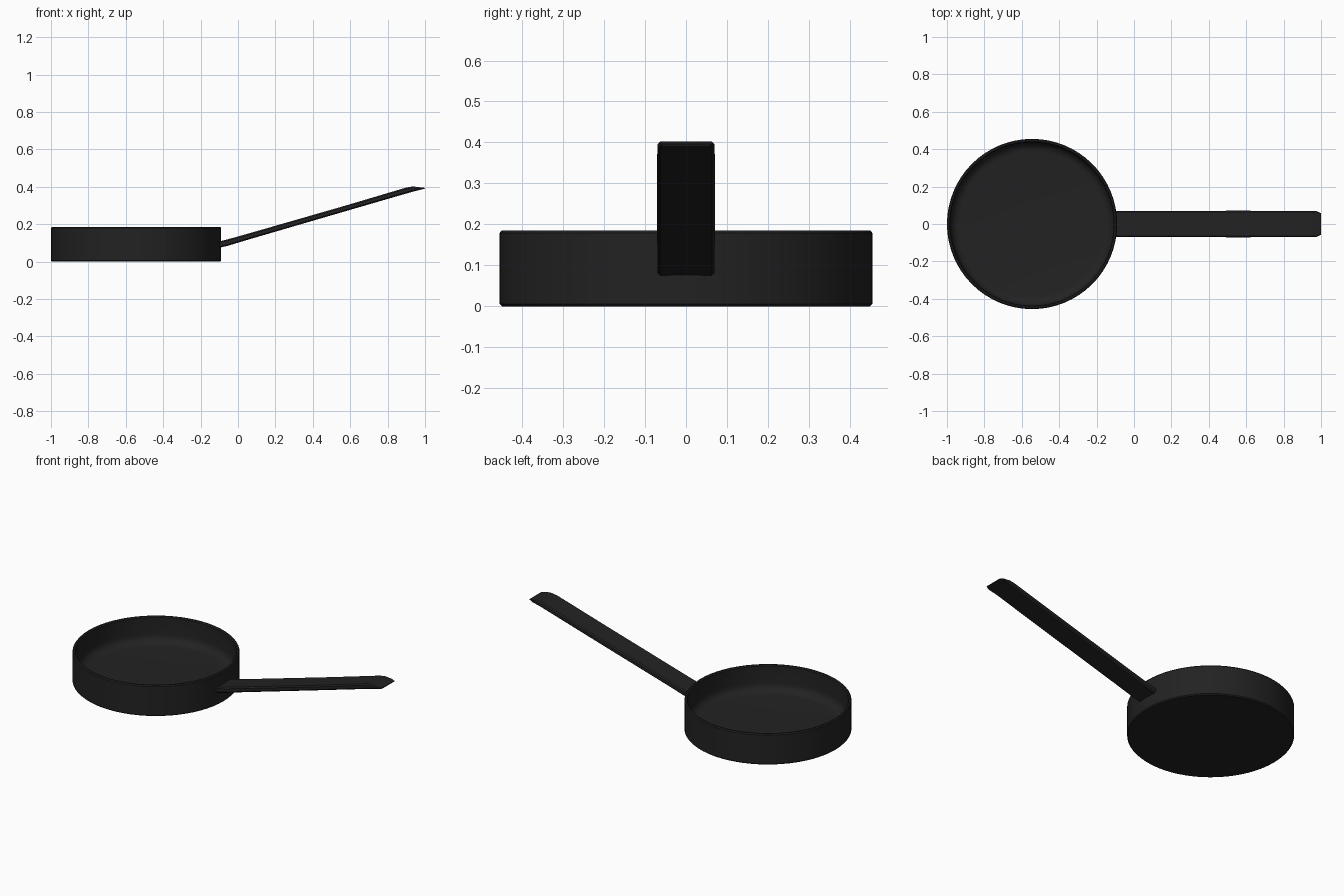
import bpy, bmesh, math

if "Cube" in bpy.data.objects:
    bpy.data.objects.remove(bpy.data.objects["Cube"])

mat = bpy.data.materials.new("dark_iron")
mat.diffuse_color = (0.016, 0.016, 0.016, 1)
mat.use_nodes = True
mat.node_tree.nodes["Principled BSDF"].inputs["Base Color"].default_value = mat.diffuse_color


def make_object(name, bm):
    bmesh.ops.recalc_face_normals(bm, faces=bm.faces)
    mesh = bpy.data.meshes.new(name)
    bm.to_mesh(mesh)
    bm.free()
    obj = bpy.data.objects.new(name, mesh)
    bpy.context.collection.objects.link(obj)
    mesh.materials.append(mat)
    bpy.context.view_layer.objects.active = obj
    obj.select_set(True)
    bpy.ops.object.shade_smooth_by_angle(angle=math.radians(35))
    obj.select_set(False)
    return obj


# Pan body: lathed wall profile with rounded rim and inner fillet
R, H, FLOOR, WALL, FILLET = 0.455, 0.185, 0.03, 0.018, 0.05
inner = R - WALL
profile = [(0, 0), (R - 0.006, 0), (R, 0.006), (R, H - 0.006), (R - 0.005, H),
           (inner + 0.005, H), (inner, H - 0.006)]
for i in range(7):
    a = math.pi / 2 * i / 6
    profile.append((inner - FILLET * (1 - math.cos(a)),
                    FLOOR + FILLET * (1 - math.sin(a))))
profile.append((0, FLOOR))

bm = bmesh.new()
verts = [bm.verts.new((r, 0, z)) for r, z in profile]
edges = [bm.edges.new(pair) for pair in zip(verts, verts[1:])]
bmesh.ops.spin(bm, geom=verts + edges, cent=(0, 0, 0), axis=(0, 0, 1),
               angle=math.tau, steps=64, use_duplicate=False)
bmesh.ops.remove_doubles(bm, verts=bm.verts, dist=1e-4)
pan = make_object("pan_body", bm)
pan.location.x = -0.545

# Handle: flat bar rising from the wall; stations are x, bottom z, top z, half width
stations = [(-0.105, 0.073, 0.107, 0.07), (-0.06, 0.083, 0.118, 0.07),
            (0.0, 0.101, 0.134, 0.07), (0.08, 0.125, 0.157, 0.07),
            (0.57, 0.268, 0.298, 0.071), (0.90, 0.364, 0.396, 0.07),
            (0.935, 0.374, 0.402, 0.07), (0.975, 0.384, 0.397, 0.069),
            (1.0, 0.390, 0.394, 0.058)]
bm = bmesh.new()
rings = []
for x, lo, hi, w in stations:
    c = min(0.007, (hi - lo) * 0.3)   # chamfered section
    half = [(w - c, lo), (w, lo + c), (w, hi - c), (w - c, hi)]
    section = half + [(-y, z) for y, z in reversed(half)]
    rings.append([bm.verts.new((x, y, z)) for y, z in section])
for a, b in zip(rings, rings[1:]):
    for i in range(8):
        j = (i + 1) % 8
        bm.faces.new((a[i], a[j], b[j], b[i]))
bm.faces.new(rings[0])
bm.faces.new(rings[-1])
make_object("handle", bm)
